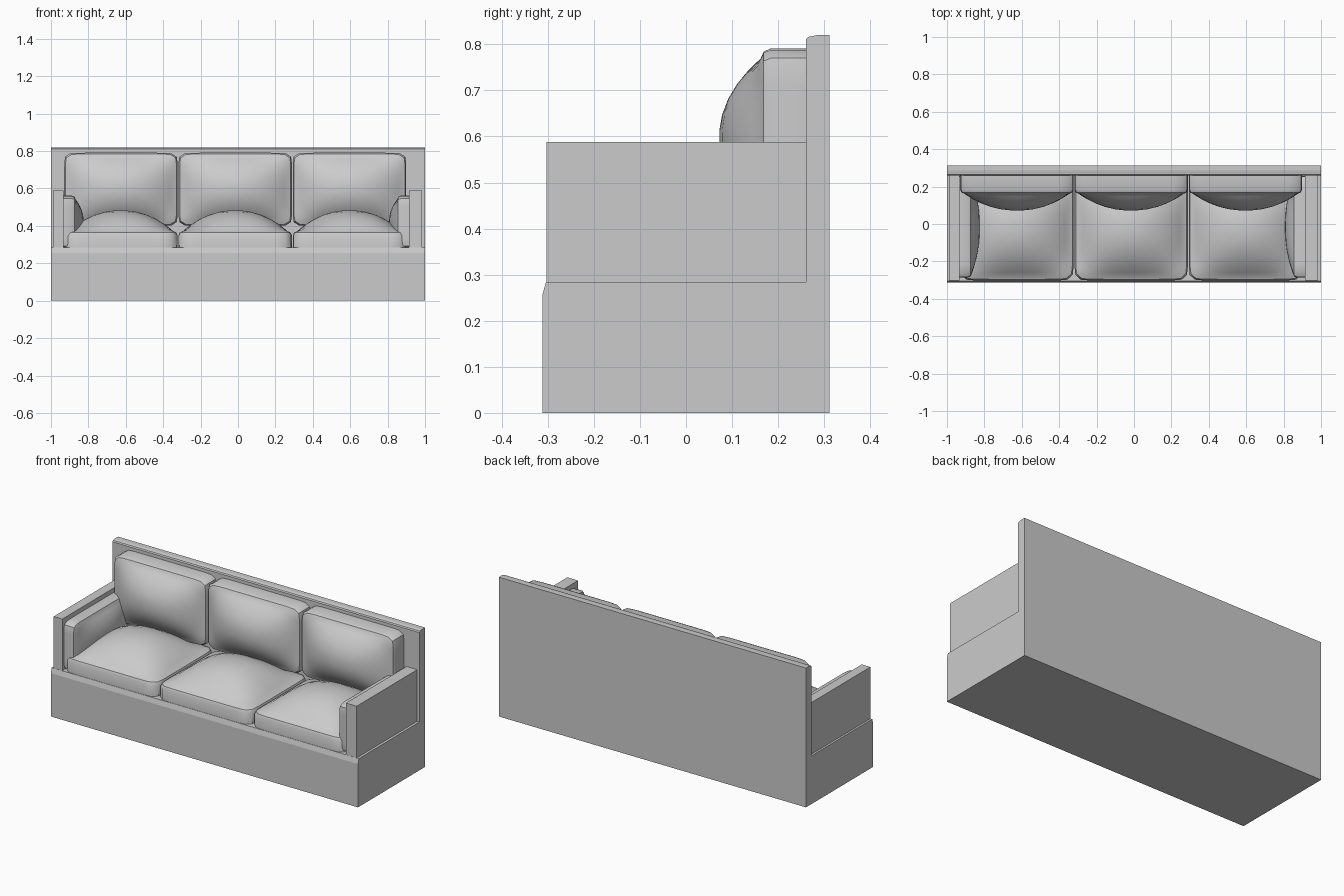
import bpy, bmesh, math
from mathutils import Vector

if "Cube" in bpy.data.objects:
    bpy.data.objects.remove(bpy.data.objects["Cube"])


def finish(name, bm, smooth=False):
    bmesh.ops.recalc_face_normals(bm, faces=bm.faces[:])
    me = bpy.data.meshes.new(name)
    bm.to_mesh(me)
    bm.free()
    ob = bpy.data.objects.new(name, me)
    bpy.context.collection.objects.link(ob)
    if smooth:
        bpy.ops.object.select_all(action='DESELECT')
        ob.select_set(True)
        bpy.context.view_layer.objects.active = ob
        bpy.ops.object.shade_smooth_by_angle(angle=math.radians(40))
    return ob


def prism(name, profile, x0, x1):
    """Extrude a (y, z) profile along x."""
    bm = bmesh.new()
    f = bm.faces.new([bm.verts.new((x0, y, z)) for y, z in profile])
    ex = bmesh.ops.extrude_face_region(bm, geom=[f])
    moved = [v for v in ex['geom'] if isinstance(v, bmesh.types.BMVert)]
    bmesh.ops.translate(bm, verts=moved, vec=(x1 - x0, 0, 0))
    return finish(name, bm)


def cushion(name, origin, u_axis, v_axis, w_axis, half_u, half_v, thick, bulge, n=64):
    """Pillow on a rounded rectangle (u, v), domed towards w."""
    o, U, V, W = (Vector(a) for a in (origin, u_axis, v_axis, w_axis))
    bm = bmesh.new()
    r = 0.022

    def ring(inset, scale, w):
        out = []
        for i in range(n):
            a = 2 * math.pi * (i + 0.5) / n
            c, s = math.cos(a), math.sin(a)
            k = scale / (abs(c) ** 14 + abs(s) ** 14) ** (1 / 14)
            u, v = c * k, s * k
            h = w
            if h is None:
                h = thick + bulge * max(0, 1 - abs(u) ** 2.2) * max(0, 1 - abs(v) ** 2.2)
            out.append(bm.verts.new(o + U * u * (half_u - inset) + V * v * (half_v - inset) + W * h))
        return out

    rings = [ring(0, 1, 0), ring(0, 1, thick - r),
             ring(r * 0.3, 1, thick - r * 0.3), ring(r, 1, None)]
    rings += [ring(r, s, None) for s in (0.92, 0.82, 0.68, 0.5, 0.3, 0.12)]
    for a, b in zip(rings, rings[1:]):
        for i in range(n):
            j = (i + 1) % n
            bm.faces.new((a[i], a[j], b[j], b[i]))
    bm.faces.new(rings[0])
    bm.faces.new(rings[-1])
    return finish(name, bm, True)


# Base and back board share one side profile
prism("base_and_back", [(-0.312, 0), (0.312, 0), (0.312, 0.82), (0.285, 0.82),
                        (0.265, 0.816), (0.26, 0.81), (0.26, 0.284),
                        (-0.304, 0.284), (-0.312, 0.255)], -1, 1)

# Arm boards
arm = [(-0.303, 0.28), (0.262, 0.28), (0.262, 0.588), (-0.303, 0.588)]
prism("left_arm", arm, -0.988, -0.932)
prism("right_arm", arm, 0.915, 0.985)

# Three seat and three back cushions
X, Y, Z = (1, 0, 0), (0, 1, 0), (0, 0, 1)
for i, side in enumerate(("left", "middle", "right")):
    x = -0.015 + (i - 1) * 0.611
    cushion(side + "_seat_cushion", (x, -0.022, 0.283), X, Y, Z, 0.303, 0.28, 0.088, 0.112)
    cushion(side + "_back_cushion", (x, 0.262, 0.595), X, Z, (0, -1, 0), 0.303, 0.196, 0.1, 0.09)

# Padded inner arm cushions
for side, x, d in (("left", -0.932, 1), ("right", 0.915, -1)):
    cushion(side + "_arm_cushion", (x, -0.015, 0.42), Y, Z, (d, 0, 0), 0.272, 0.142, 0.065, 0.042)
